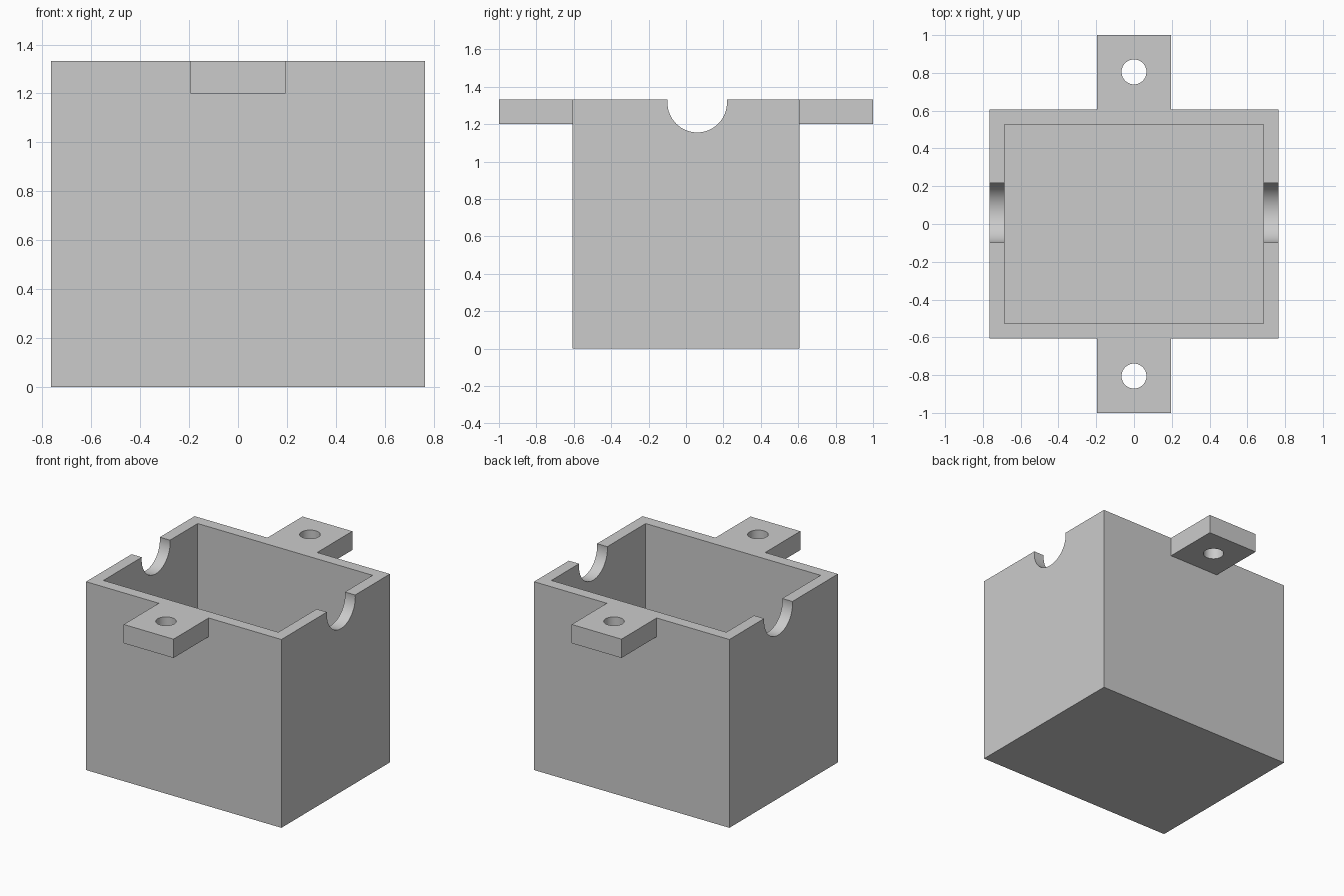
import bpy
from math import pi, radians

cube = bpy.data.objects.get("Cube")
if cube:
    bpy.data.objects.remove(cube, do_unlink=True)

# Main dimensions
HALF_X, HALF_Y, HEIGHT = 0.765, 0.607, 1.333
WALL = 0.08
TAB_HALF, TAB_BOTTOM = 0.195, 1.2
HOLE_Y, HOLE_R = 0.805, 0.066
NOTCH_Y, NOTCH_Z, NOTCH_R = 0.06, 1.315, 0.159

grey = bpy.data.materials.new("plain grey")
grey.use_nodes = True
colour = (0.6, 0.6, 0.6, 1)
grey.diffuse_color = colour
grey.node_tree.nodes["Principled BSDF"].inputs["Base Color"].default_value = colour


def block(name, low, high):
    """Box spanning two opposite corners."""
    centre = [(a + b) / 2 for a, b in zip(low, high)]
    bpy.ops.mesh.primitive_cube_add(size=1, location=centre)
    obj = bpy.context.object
    obj.name = name
    obj.scale = [b - a for a, b in zip(low, high)]
    bpy.ops.object.transform_apply(location=True, rotation=True, scale=True)
    obj.data.materials.append(grey)
    return obj


def rod(name, radius, depth, centre, rotation=(0, 0, 0)):
    """Round cutter."""
    bpy.ops.mesh.primitive_cylinder_add(vertices=64, radius=radius, depth=depth,
                                        location=centre, rotation=rotation)
    obj = bpy.context.object
    obj.name = name
    bpy.ops.object.transform_apply(location=True, rotation=True, scale=True)
    obj.data.materials.append(grey)
    return obj


def combine(target, tool, operation):
    """Apply a boolean, then discard the tool."""
    tool.hide_render = True
    mod = target.modifiers.new(tool.name, 'BOOLEAN')
    mod.operation = operation
    mod.solver = 'EXACT'
    mod.object = tool
    bpy.context.view_layer.objects.active = target
    bpy.ops.object.modifier_apply(modifier=mod.name)
    bpy.data.objects.remove(tool, do_unlink=True)


# Open box
box = block("mounting_box", (-HALF_X, -HALF_Y, 0), (HALF_X, HALF_Y, HEIGHT))

# Mounting tabs on front and back, each with a screw hole
for side in (-1, 1):
    near, far = sorted((side * (HALF_Y - WALL / 2), side))
    tab = block("mounting_tab", (-TAB_HALF, near, TAB_BOTTOM), (TAB_HALF, far, HEIGHT))
    combine(box, tab, 'UNION')
    hole = rod("screw_hole", HOLE_R, 1, (0, side * HOLE_Y, HEIGHT))
    combine(box, hole, 'DIFFERENCE')

# Hollow interior with a floor
cavity = block("cavity", (WALL - HALF_X, WALL - HALF_Y, WALL),
               (HALF_X - WALL, HALF_Y - WALL, HEIGHT + 1))
combine(box, cavity, 'DIFFERENCE')

# Round notches through both side walls
notch = rod("side_notch", NOTCH_R, 2, (0, NOTCH_Y, NOTCH_Z), (0, pi / 2, 0))
combine(box, notch, 'DIFFERENCE')

bpy.ops.object.select_all(action='DESELECT')
box.select_set(True)
bpy.context.view_layer.objects.active = box
bpy.ops.object.shade_smooth_by_angle(angle=radians(30))
